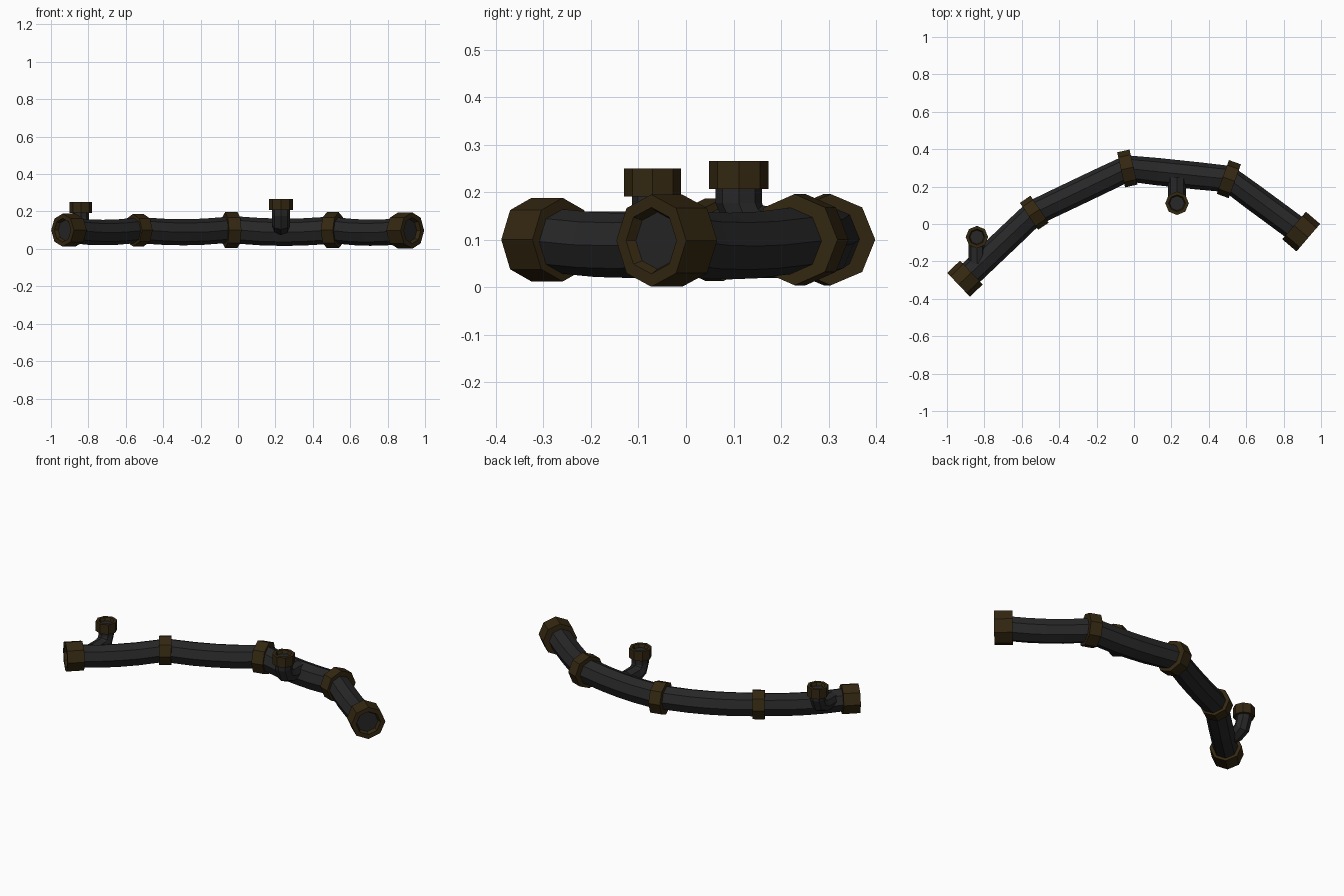
import bpy, bmesh, math
from mathutils import Vector

if "Cube" in bpy.data.objects:
    bpy.data.objects.remove(bpy.data.objects["Cube"])

Z = Vector((0, 0, 1))


def material(name, rgb):
    m = bpy.data.materials.new(name)
    m.diffuse_color = (*rgb, 1)
    m.use_nodes = True
    m.node_tree.nodes["Principled BSDF"].inputs["Base Color"].default_value = m.diffuse_color
    return m


GREY = material("dark grey iron", (0.0205, 0.0205, 0.021))
BROWN = material("brown rust", (0.034, 0.0205, 0.0055))


def loft(name, rings, mats, side=None):
    """Skin octagonal rings of (centre, axis, radius); a second material colours the last cap."""
    bm = bmesh.new()
    loops = []
    for c, axis, r in rings:
        c, a = Vector(c), Vector(axis).normalized()
        s = Vector(side) if side else Z.cross(a).normalized()
        u = a.cross(s)
        loops.append([bm.verts.new(c + r * (math.cos(k * math.pi / 4) * s + math.sin(k * math.pi / 4) * u))
                      for k in range(8)])
    for p, q in zip(loops, loops[1:]):
        for k in range(8):
            bm.faces.new((p[k], p[k - 1], q[k - 1], q[k]))
    bm.faces.new(loops[0])
    end = bm.faces.new(loops[-1])
    end.material_index = len(mats) - 1
    bmesh.ops.recalc_face_normals(bm, faces=bm.faces)
    me = bpy.data.meshes.new(name)
    bm.to_mesh(me)
    bm.free()
    for m in mats:
        me.materials.append(m)
    ob = bpy.data.objects.new(name, me)
    bpy.context.collection.objects.link(ob)
    return ob


def socket(name, mouth, axis, r, length, side=None):
    """Open pipe fitting: brown sleeve with a recessed grey bore."""
    m, a = Vector(mouth), Vector(axis).normalized()
    loft(name, [(m - a * length, a, r * 0.7), (m - a * length, a, r), (m, a, r), (m, a, r * 0.72),
                (m - a * 0.02, a, r * 0.62)], [BROWN, GREY], side)


# joints along the pipe: centre, axis
joints = [((-0.935, -0.322, 0.1), (0.723, 0.69, 0)),
          ((-0.533, 0.06, 0.1), (0.83, 0.56, 0)),
          ((-0.036, 0.297, 0.103), (0.97, 0.22, 0)),
          ((0.507, 0.24, 0.1), (0.94, -0.34, 0)),
          ((0.932, -0.073, 0.098), (0.757, -0.65, 0))]
radii = [0.068, 0.07, 0.073, 0.07]

# pipe sections, each with a slight sag in the middle
for i, r in enumerate(radii):
    (p, pa), (q, qa) = joints[i], joints[i + 1]
    p, q = Vector(p), Vector(q)
    d = q - p
    if i == 0:
        p = p + d * 0.06
    if i == 3:
        q = q - d * 0.06
    rings = [(p, pa, r)]
    for t in (0.3, 0.5, 0.7):
        sag = Vector((0, 0, -0.05 * t * (1 - t)))
        rings.append((p.lerp(q, t) + sag, (d.x, d.y, 0), r))
    loft(f"pipe_section_{i + 1}", rings + [(q, qa, r)], [GREY])

# joint collars
for i, r in ((1, 0.087), (2, 0.096), (3, 0.096)):
    c, a = Vector(joints[i][0]), Vector(joints[i][1]).normalized()
    c.z = 0.1
    loft(f"joint_collar_{i}", [(c - a * 0.034, a, r), (c + a * 0.034, a, r)], [BROWN])

# end fittings
socket("left_end_fitting", (-0.938, -0.325, 0.1), (-0.723, -0.69, 0), 0.088, 0.095)
socket("right_end_fitting", (0.932, -0.073, 0.098), (0.757, -0.65, 0), 0.097, 0.1)


# branch elbows: leave the main pipe along y, then turn up into a socket
def branch(name, x, y, root_y, z, top, r, cap_r):
    out = 1 if y > root_y else -1
    bend = 0.055
    rings = [((x, root_y, z), (0, out, 0), r)]
    for deg in (0, 45, 90):
        t = math.radians(deg)
        rings.append(((x, y - out * bend * (1 - math.sin(t)), z + bend * (1 - math.cos(t))),
                      (0, out * math.cos(t), math.sin(t)), r))
    rings.append(((x, y, top - 0.025), Z, r))
    loft(name + "_elbow", rings, [GREY], (1, 0, 0))
    socket(name + "_fitting", (x, y, top), Z, cap_r, 0.059, (1, 0, 0))


branch("left_branch", -0.84, -0.07, -0.21, 0.115, 0.25, 0.044, 0.06)
branch("right_branch", 0.23, 0.111, 0.25, 0.122, 0.266, 0.049, 0.063)
